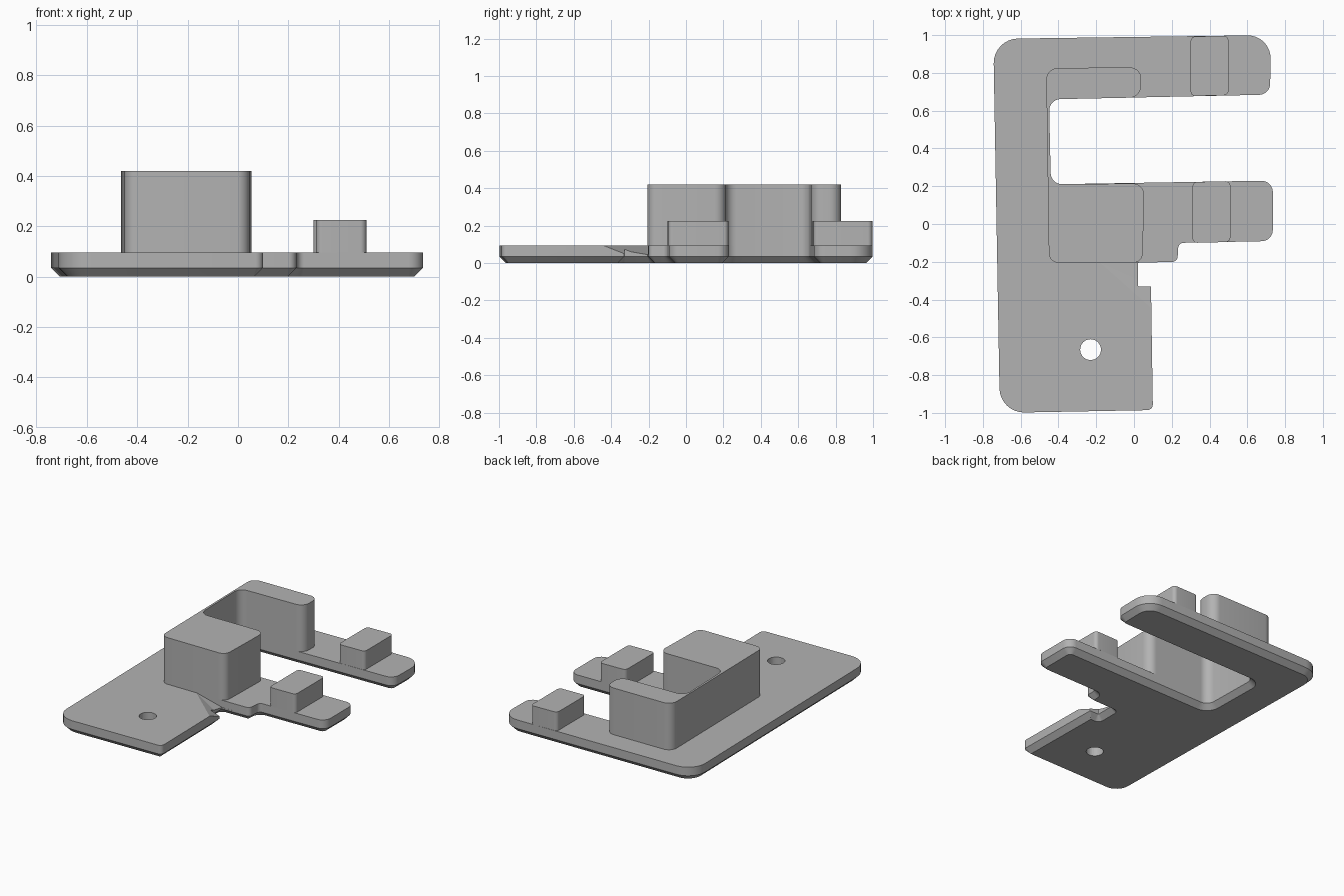
import bpy, bmesh, math
from mathutils import Vector

cube = bpy.data.objects.get("Cube")
if cube:
    bpy.data.objects.remove(cube, do_unlink=True)

grey = bpy.data.materials.new("plain grey")
grey.use_nodes = True
COLOUR = (0.45, 0.45, 0.45, 1)
grey.diffuse_color = COLOUR
grey.node_tree.nodes["Principled BSDF"].inputs["Base Color"].default_value = COLOUR


def outline(corners, inset=0.0, steps=8):
    """Rounded outline of counter-clockwise (x, y, radius) corners, moved inward by inset."""
    pts = []
    n = len(corners)
    for i in range(n):
        p = Vector(corners[i][:2])
        a = (p - Vector(corners[i - 1][:2])).normalized()
        b = (Vector(corners[(i + 1) % n][:2]) - p).normalized()
        na, nb = Vector((-a.y, a.x)), Vector((-b.y, b.x))
        p = p + (na + nb) * (inset / (1 + na.dot(nb)))
        side = 1 if a.x * b.y - a.y * b.x > 0 else -1
        r = max(corners[i][2] - side * inset, 0.003)
        centre = p + side * r * (na + nb) / (1 + na.dot(nb))
        start = -side * na
        turn = math.atan2(a.x * b.y - a.y * b.x, a.dot(b))
        for k in range(steps + 1):
            t = turn * k / steps
            c, s = math.cos(t), math.sin(t)
            d = Vector((start.x * c - start.y * s, start.x * s + start.y * c))
            pts.append(centre + d * r)
    return pts


def make(name, bm):
    bmesh.ops.recalc_face_normals(bm, faces=bm.faces)
    mesh = bpy.data.meshes.new(name)
    bm.to_mesh(mesh)
    bm.free()
    mesh.materials.append(grey)
    ob = bpy.data.objects.new(name, mesh)
    bpy.context.collection.objects.link(ob)
    return ob


def slab(name, corners, levels):
    """Stack outlines at (z, inset) levels into a closed solid."""
    bm = bmesh.new()
    rings = [[bm.verts.new((p.x, p.y, z)) for p in outline(corners, inset)]
             for z, inset in levels]
    n = len(rings[0])
    for low, high in zip(rings, rings[1:]):
        for i in range(n):
            j = (i + 1) % n
            bm.faces.new((low[i], low[j], high[j], high[i]))
    bm.faces.new(rings[0][::-1])
    bm.faces.new(rings[-1])
    return make(name, bm)


def cut(target, cutter):
    cutter.hide_render = True
    cutter.hide_set(True)
    mod = target.modifiers.new(cutter.name, "BOOLEAN")
    mod.operation = "DIFFERENCE"
    mod.solver = "EXACT"
    mod.object = cutter


def smooth(ob):
    bpy.ops.object.select_all(action="DESELECT")
    ob.select_set(True)
    bpy.context.view_layer.objects.active = ob
    bpy.ops.object.shade_smooth_by_angle(angle=math.radians(30))


TOP = 0.095

# Base plate with two arms and a chamfered underside
plate = slab("base_plate", [
    (-0.71, -1.0, 0.13), (0.10, -0.985, 0.03), (0.09, -0.33, 0.005),
    (0.02, -0.33, 0.005), (0.02, -0.205, 0.005), (0.23, -0.2, 0.03),
    (0.235, -0.1, 0.03), (0.735, -0.09, 0.06), (0.735, 0.23, 0.06),
    (-0.44, 0.21, 0.06), (-0.45, 0.66, 0.06), (0.72, 0.685, 0.06),
    (0.725, 1.0, 0.12), (-0.745, 0.98, 0.13),
], [(0, 0.035), (0.035, 0), (TOP, 0)])

# Tall C-shaped block with a thin wall behind the slot
block = slab("tall_block", [
    (-0.45, -0.205, 0.05), (0.045, -0.205, 0.05), (0.055, 0.215, 0.06),
    (-0.44, 0.21, 0.06), (-0.45, 0.66, 0.06), (0.035, 0.67, 0.06),
    (0.04, 0.83, 0.06), (-0.465, 0.825, 0.06),
], [(TOP, 0), (0.42, 0)])

# One small block on each arm
pegs = []
for name, x, y0, y1 in (("front_peg", 0.31, -0.1, 0.227), ("back_peg", 0.30, 0.677, 0.997)):
    pegs.append(slab(name, [(x, y0, 0.025), (x + 0.2, y0 + 0.005, 0.025),
                            (x + 0.2, y1, 0.025), (x, y1 - 0.005, 0.025)],
                     [(TOP, 0), (0.225, 0)]))

# Round screw hole
bm = bmesh.new()
bmesh.ops.create_cone(bm, cap_ends=True, segments=32, radius1=0.055, radius2=0.055, depth=0.4)
bmesh.ops.translate(bm, verts=bm.verts, vec=(-0.23, -0.665, 0))
cut(plate, make("hole_cutter", bm))

# Sloping dent running down to the notch
bm = bmesh.new()
for x, y, z in ((0.11, -0.46, TOP), (-0.18, -0.203, TOP), (0.11, -0.46, 0.12),
                (-0.18, -0.203, 0.12), (0.11, -0.203, 0.12), (0.11, -0.335, 0.045),
                (0.02, -0.203, 0.045), (0.11, -0.203, 0.045)):
    bm.verts.new((x, y, z))
bmesh.ops.convex_hull(bm, input=bm.verts)
cut(plate, make("dent_cutter", bm))

for ob in [plate, block] + pegs:
    smooth(ob)
